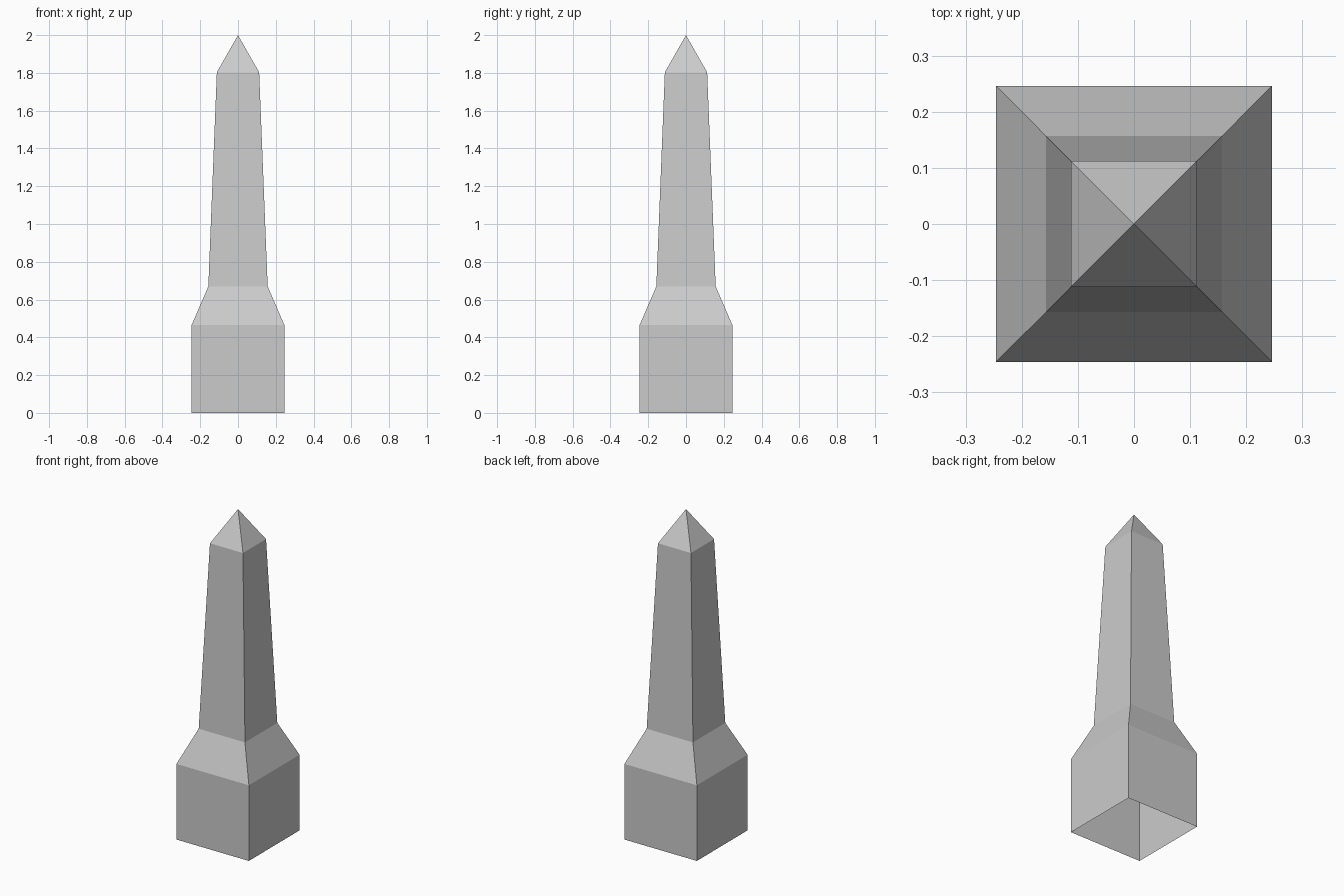
import bpy
import bmesh

cube = bpy.data.objects.get("Cube")
if cube:
    bpy.data.objects.remove(cube, do_unlink=True)

# Single stone colour
stone = bpy.data.materials.new("grey_stone")
stone.use_nodes = True
colour = (0.6, 0.6, 0.6, 1.0)
stone.diffuse_color = colour
stone.node_tree.nodes["Principled BSDF"].inputs["Base Color"].default_value = colour


def square_section(name, z_low, half_low, z_high, half_high):
    """Four-sided tapered shell, open at both ends; a zero top makes a point."""
    bm = bmesh.new()
    corners = [(-1, -1), (1, -1), (1, 1), (-1, 1)]
    low = [bm.verts.new((x * half_low, y * half_low, z_low)) for x, y in corners]
    if half_high:
        high = [bm.verts.new((x * half_high, y * half_high, z_high)) for x, y in corners]
    else:
        tip = bm.verts.new((0, 0, z_high))
    for i in range(4):
        j = (i + 1) % 4
        top = [high[j], high[i]] if half_high else [tip]
        bm.faces.new([low[i], low[j]] + top)
    mesh = bpy.data.meshes.new(name)
    bm.to_mesh(mesh)
    bm.free()
    mesh.materials.append(stone)
    obj = bpy.data.objects.new(name, mesh)
    bpy.context.collection.objects.link(obj)
    return obj


# Stacked parts: each starts where the one below ends (height, half width)
levels = [(0, 0.246), (0.464, 0.246), (0.67, 0.157), (1.803, 0.112), (2.0, 0)]
names = ["plinth", "sloped_shoulder", "tapered_shaft", "pointed_cap"]
for name, lower, upper in zip(names, levels, levels[1:]):
    square_section(name, *lower, *upper)
